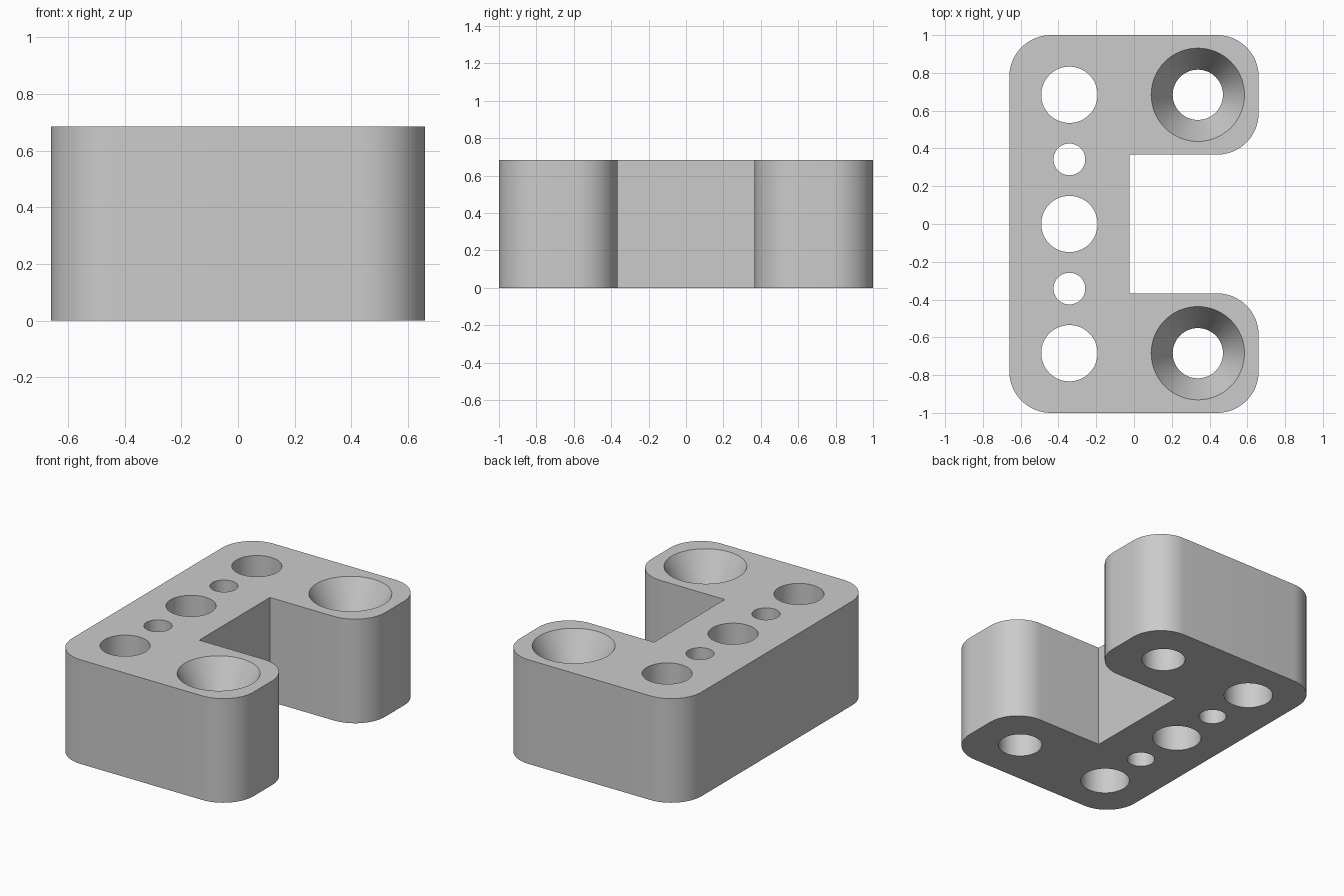
import bpy
import bmesh
from math import cos, sin, pi, radians
from mathutils import Vector

if "Cube" in bpy.data.objects:
    bpy.data.objects.remove(bpy.data.objects["Cube"], do_unlink=True)

HALF_X, HALF_Y, HEIGHT = 0.66, 1.0, 0.684
NOTCH_X, NOTCH_Y = -0.025, 0.367
CORNER = 0.22

grey = bpy.data.materials.new("light grey")
grey.use_nodes = True
colour = (0.6, 0.6, 0.6, 1)
grey.diffuse_color = colour
grey.node_tree.nodes["Principled BSDF"].inputs["Base Color"].default_value = colour


def make_object(name, bm):
    bmesh.ops.recalc_face_normals(bm, faces=bm.faces)
    mesh = bpy.data.meshes.new(name)
    bm.to_mesh(mesh)
    bm.free()
    mesh.materials.append(grey)
    obj = bpy.data.objects.new(name, mesh)
    bpy.context.collection.objects.link(obj)
    return obj


def arc(x, y, start, steps=16):
    """Quarter circle of the corner radius, counter-clockwise."""
    angles = [start + pi / 2 * i / steps for i in range(steps + 1)]
    return [(x + CORNER * cos(a), y + CORNER * sin(a)) for a in angles]


def add_cutter(bm, x, y, profile, sides=64):
    """Closed turned solid from (radius, height) pairs."""
    rings = []
    for r, z in profile:
        rings.append([bm.verts.new((x + r * cos(2 * pi * i / sides),
                                    y + r * sin(2 * pi * i / sides), z))
                      for i in range(sides)])
    for low, high in zip(rings, rings[1:]):
        for i in range(sides):
            j = (i + 1) % sides
            bm.faces.new((low[i], low[j], high[j], high[i]))
    bm.faces.new(rings[0][::-1])
    bm.faces.new(rings[-1])


# C-shaped block: upper half of the outline, then its mirror image
cx, cy = HALF_X - CORNER, HALF_Y - CORNER
upper = [(NOTCH_X, NOTCH_Y)]
upper += arc(cx, NOTCH_Y + CORNER, -pi / 2)
upper += arc(cx, cy, 0)
upper += arc(-cx, cy, pi / 2)
outline = upper + [(x, -y) for x, y in reversed(upper)]

bm = bmesh.new()
base = bm.faces.new([bm.verts.new((x, y, 0)) for x, y in outline])
top = bmesh.ops.extrude_face_region(bm, geom=[base])["geom"]
bmesh.ops.translate(bm, vec=Vector((0, 0, HEIGHT)),
                    verts=[v for v in top if isinstance(v, bmesh.types.BMVert)])
block = make_object("bracket_block", bm)

# Row of through holes and two countersunk screw holes
bm = bmesh.new()
PITCH, OVER = 0.342, 0.1
for step in range(-2, 3):
    radius = 0.084 if step % 2 else 0.149
    add_cutter(bm, -PITCH, step * PITCH, [(radius, -OVER), (radius, HEIGHT + OVER)])
inner, outer, depth = 0.133, 0.247, 0.22
for side in (-1, 1):
    add_cutter(bm, 0.338, side * 2 * PITCH,
               [(inner, -OVER), (inner, HEIGHT - depth),
                (outer, HEIGHT), (outer, HEIGHT + OVER)])
cutter = make_object("hole_cutters", bm)
cutter.hide_render = True

cut = block.modifiers.new("holes", 'BOOLEAN')
cut.operation = 'DIFFERENCE'
cut.solver = 'EXACT'
cut.object = cutter

bpy.ops.object.select_all(action='DESELECT')
block.select_set(True)
bpy.context.view_layer.objects.active = block
bpy.ops.object.modifier_apply(modifier=cut.name)
bpy.data.objects.remove(cutter, do_unlink=True)
bpy.ops.object.shade_smooth_by_angle(angle=radians(20))
